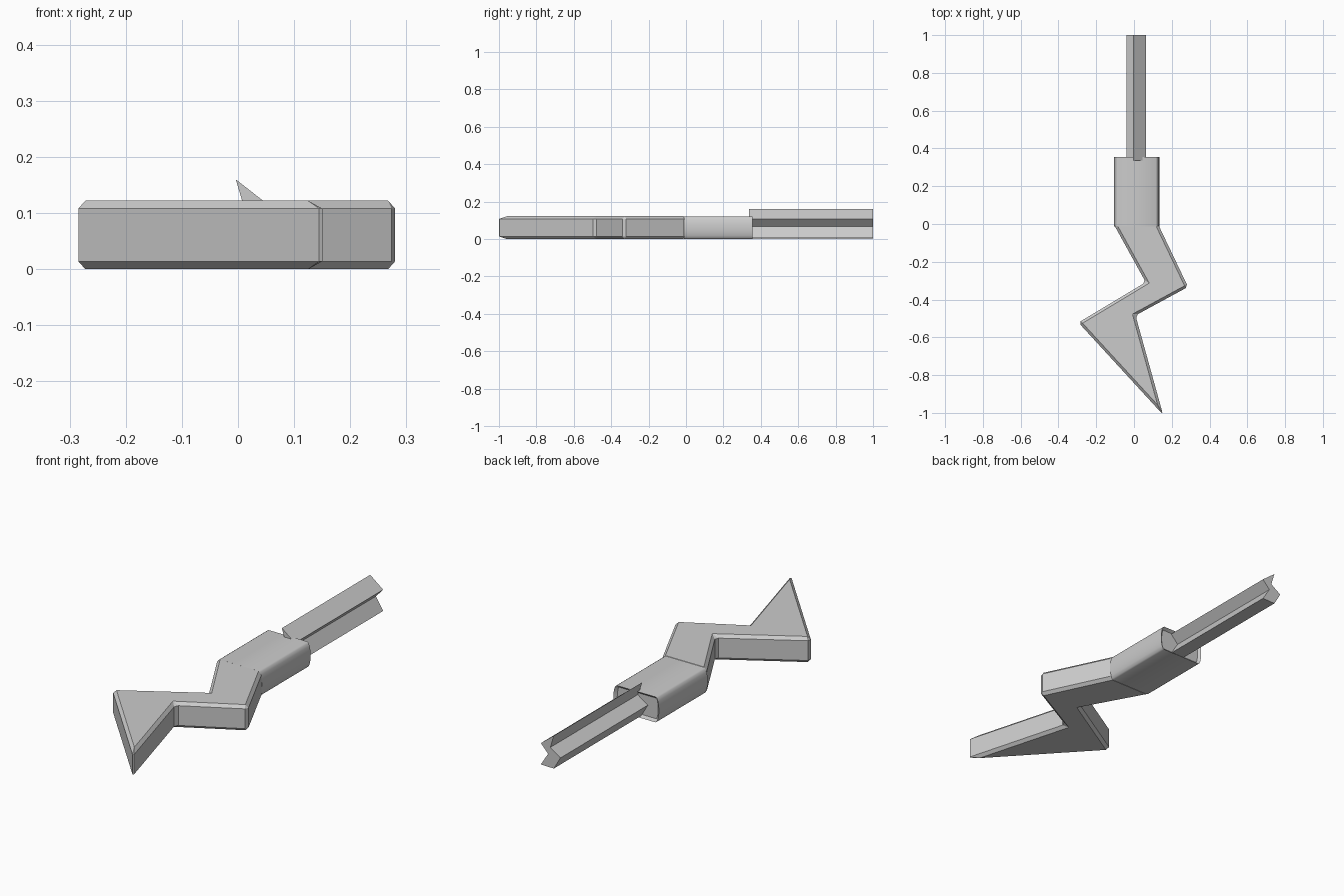
import bpy
import bmesh
import math

cube = bpy.data.objects.get("Cube")
if cube:
    bpy.data.objects.remove(cube, do_unlink=True)

# One plain grey for everything
grey = bpy.data.materials.new("plain_grey")
grey.use_nodes = True
COLOUR = (0.6, 0.6, 0.6, 1)
grey.diffuse_color = COLOUR
grey.node_tree.nodes["Principled BSDF"].inputs["Base Color"].default_value = COLOUR


def prism(bm, outline, offset):
    """Extrude a closed 3D outline along offset; return the end-cap vertices."""
    base = bm.faces.new([bm.verts.new(p) for p in outline])
    ext = bmesh.ops.extrude_face_region(bm, geom=[base], use_keep_orig=True)
    end = [g for g in ext["geom"] if isinstance(g, bmesh.types.BMVert)]
    bmesh.ops.translate(bm, verts=end, vec=offset)
    bmesh.ops.recalc_face_normals(bm, faces=bm.faces[:])
    return end


def finish(bm, name, smooth_angle=None):
    mesh = bpy.data.meshes.new(name)
    bm.to_mesh(mesh)
    bm.free()
    mesh.materials.append(grey)
    obj = bpy.data.objects.new(name, mesh)
    bpy.context.collection.objects.link(obj)
    if smooth_angle:
        bpy.ops.object.select_all(action="DESELECT")
        obj.select_set(True)
        bpy.context.view_layer.objects.active = obj
        bpy.ops.object.shade_smooth_by_angle(angle=math.radians(smooth_angle))
    return obj


# Zigzag blade: flat outline with chamfered edges
HEIGHT = 0.122
blade_outline = [(0.154, -1.01), (-0.294, -0.522), (0.062, -0.308), (-0.108, 0.0),
                 (0.127, 0.0), (0.286, -0.333), (0.008, -0.484)]
bm = bmesh.new()
prism(bm, [(x, y, 0) for x, y in blade_outline], (0, 0, HEIGHT))
bmesh.ops.bevel(bm, geom=bm.edges[:], offset=0.014, offset_type="OFFSET",
                segments=1, affect="EDGES", clamp_overlap=True)
finish(bm, "zigzag_blade")

# Handle: flat top and bottom, bulging sides
CENTRE, FLAT, BULGE, STEPS = 0.014, 0.102, 0.018, 8
half = []
for i in range(STEPS + 1):
    a = math.pi * (i / STEPS - 0.5)
    half.append((FLAT + BULGE * math.cos(a), 0.0605 + 0.0605 * math.sin(a)))
ring = [(CENTRE + x, z) for x, z in half] + [(CENTRE - x, z) for x, z in reversed(half)]
bm = bmesh.new()
end = prism(bm, [(x, -0.012, z) for x, z in ring], (0, 0.367, 0))
# Shallow hollow in the rear end
cap = next(f for f in bm.faces if all(v in end for v in f.verts))
bmesh.ops.inset_region(bm, faces=[cap], thickness=0.012, depth=-0.012)
finish(bm, "handle", 40)

# Finned tail shaft with a notched section
section = [(-0.004, 0.16), (0.064, 0.107), (0.026, 0.066), (0.064, 0.006),
           (-0.004, 0.004), (-0.039, 0.064), (0.014, 0.1)]
bm = bmesh.new()
prism(bm, [(x, 0.336, z) for x, z in section], (0, 0.664, 0))
finish(bm, "finned_shaft")
